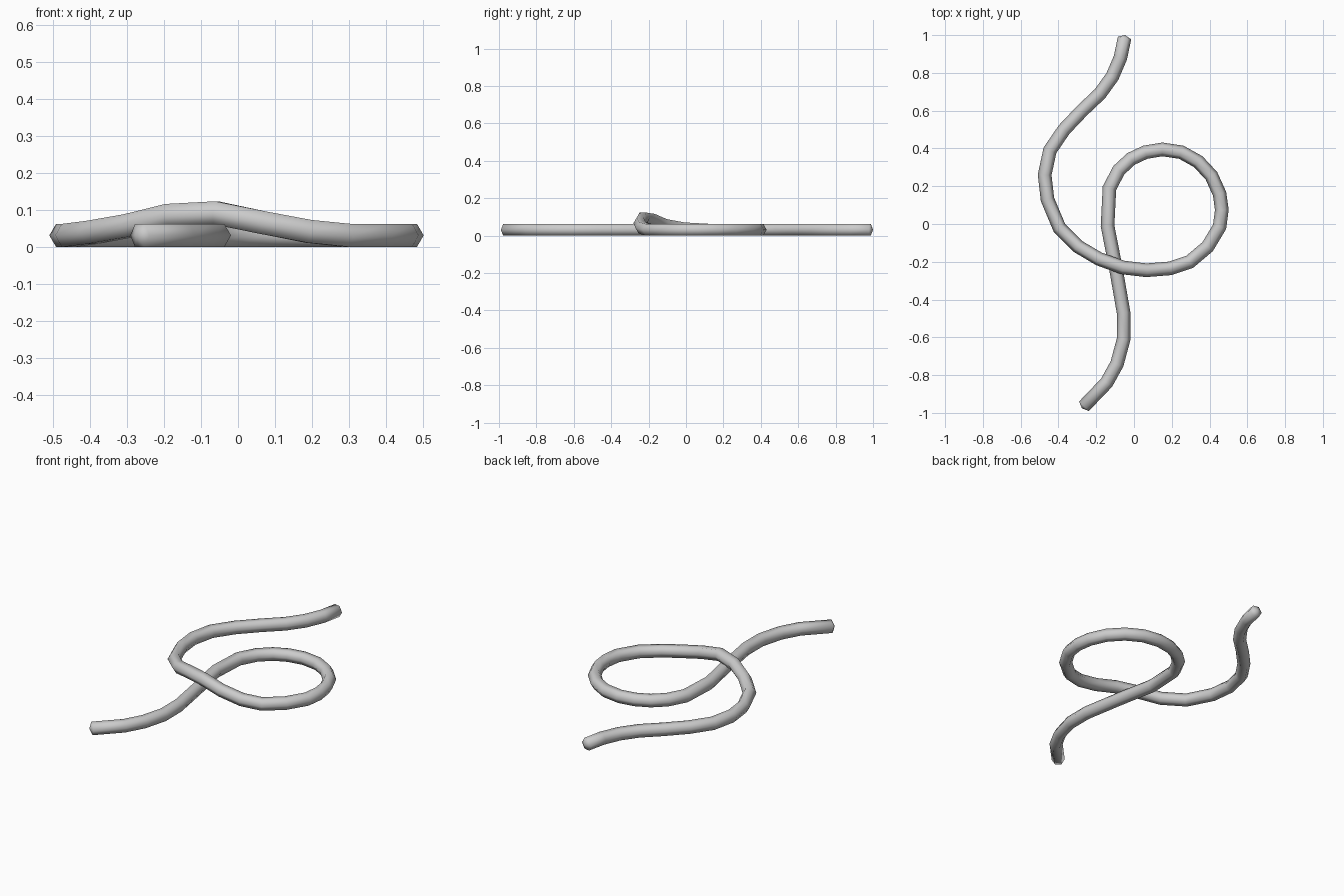
import bpy, bmesh, math
from mathutils import Vector

cube = bpy.data.objects.get("Cube")
if cube:
    bpy.data.objects.remove(cube, do_unlink=True)

SIDES = 6
RADIUS = 0.036
REST = RADIUS * math.cos(math.pi / SIDES)   # height of the centre when lying flat
UP = Vector((0, 0, 1))

# Centre line on the ground, from front end round the loop to back end
path = [(-.265, -.965), (-.145, -.84), (-.09, -.74), (-.055, -.61), (-.055, -.47),
        (-.095, -.24), (-.14, -.01), (-.13, .19), (-.08, .285), (-.015, .345),
        (.06, .38), (.15, .395), (.25, .38), (.34, .33), (.41, .255), (.453, .16),
        (.465, .075), (.453, -.015), (.39, -.12), (.295, -.2), (.19, -.235),
        (.065, -.245), (-.06, -.23), (-.185, -.185), (-.295, -.12), (-.395, -.02),
        (-.458, .13), (-.473, .26), (-.445, .39), (-.37, .5), (-.275, .6),
        (-.18, .69), (-.115, .78), (-.072, .88), (-.05, .985)]
# Lift where the rope crosses over itself
lift = {20: .011, 21: .035, 22: .061, 23: .054, 24: .026, 25: .008}
points = [Vector((x, y, REST + lift.get(i, 0))) for i, (x, y) in enumerate(path)]


def ring(bm, centre, side, up):
    """Hexagon with flat top and bottom, across the path."""
    verts = []
    for k in range(SIDES):
        a = math.tau * k / SIDES
        verts.append(bm.verts.new(centre + side * math.cos(a) + up * math.sin(a) * RADIUS))
    return verts


# Sweep the hexagon along the path, mitred at each bend
bm = bmesh.new()
rings = []
last = len(points) - 1
for i, p in enumerate(points):
    before = (p - points[max(i - 1, 0)]).normalized()
    after = (points[min(i + 1, last)] - p).normalized()
    tangent = (before + after).normalized()
    side = tangent.cross(UP).normalized()
    mitre = max(tangent.dot(after), tangent.dot(before))
    rings.append(ring(bm, p, side * RADIUS / mitre, side.cross(tangent)))

for a, b in zip(rings, rings[1:]):
    for k in range(SIDES):
        n = (k + 1) % SIDES
        bm.faces.new((a[k], a[n], b[n], b[k]))

# Shallow pointed ends
for end, p, q in ((rings[0], points[0], points[1]), (rings[-1], points[-1], points[-2])):
    tip = bm.verts.new(p + (p - q).normalized() * 0.015)
    for k in range(SIDES):
        bm.faces.new((end[k], end[(k + 1) % SIDES], tip))

bmesh.ops.recalc_face_normals(bm, faces=bm.faces[:])
mesh = bpy.data.meshes.new("rope")
bm.to_mesh(mesh)
bm.free()
rope = bpy.data.objects.new("rope", mesh)
bpy.context.collection.objects.link(rope)
for face in mesh.polygons:
    face.use_smooth = True

# Plain grey material
grey = bpy.data.materials.new("rope grey")
grey.use_nodes = True
colour = (0.6, 0.6, 0.6, 1)
grey.diffuse_color = colour
grey.node_tree.nodes["Principled BSDF"].inputs["Base Color"].default_value = colour
mesh.materials.append(grey)
